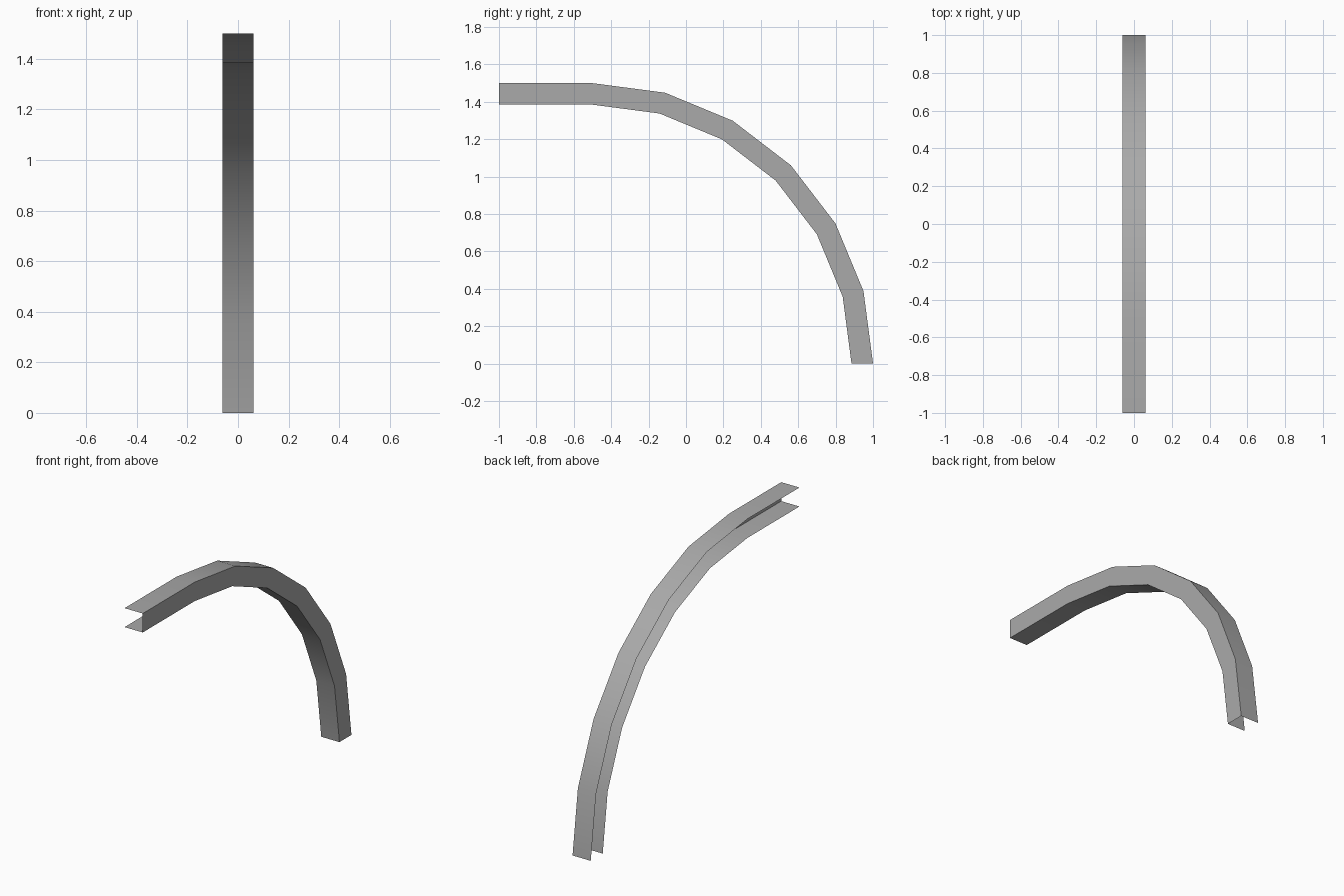
import bpy
import bmesh
from math import radians, sin, cos

if "Cube" in bpy.data.objects:
    bpy.data.objects.remove(bpy.data.objects["Cube"], do_unlink=True)

OUTER, INNER, HALF = 1.5, 1.385, 0.061
CENTRE_Y, SEGMENTS = -0.5, 6

steel = bpy.data.materials.new("grey steel")
steel.use_nodes = True
grey = (0.4, 0.4, 0.4, 1)
steel.diffuse_color = grey
steel.node_tree.nodes["Principled BSDF"].inputs["Base Color"].default_value = grey


def path(radius):
    """Straight run followed by a quarter bend, as (y, z) points."""
    bend = [radians(90 * i / SEGMENTS) for i in range(SEGMENTS + 1)]
    return [(-1, radius)] + [(CENTRE_Y + radius * sin(a), radius * cos(a)) for a in bend]


# Thin C-shaped channel: outer flange, web on +x, inner flange
bm = bmesh.new()
rings = []
for outer, inner in zip(path(OUTER), path(INNER)):
    section = [(-HALF, *outer), (HALF, *outer), (HALF, *inner), (-HALF, *inner)]
    rings.append([bm.verts.new(p) for p in section])
for a, b in zip(rings, rings[1:]):
    for i in range(3):
        bm.faces.new((a[i], a[i + 1], b[i + 1], b[i]))
bm.normal_update()
mesh = bpy.data.meshes.new("curved_channel")
bm.to_mesh(mesh)
bm.free()
mesh.materials.append(steel)
channel = bpy.data.objects.new("curved_channel", mesh)
bpy.context.collection.objects.link(channel)

# Smooth along the bend, crisp at the flange corners
bpy.ops.object.select_all(action="DESELECT")
channel.select_set(True)
bpy.context.view_layer.objects.active = channel
bpy.ops.object.shade_smooth_by_angle(angle=radians(30))
